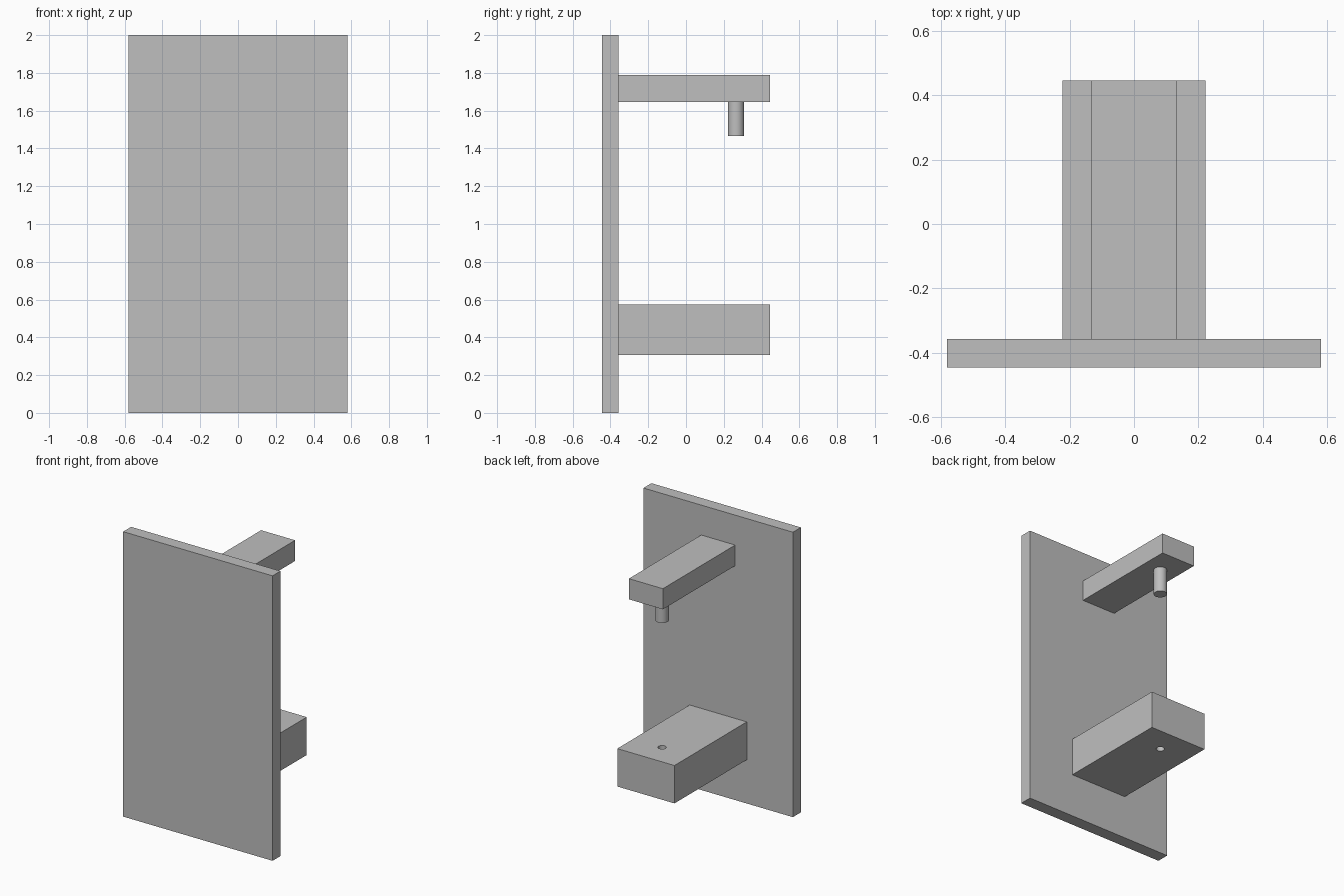
import bpy
import bmesh
from math import radians

if "Cube" in bpy.data.objects:
    bpy.data.objects.remove(bpy.data.objects["Cube"], do_unlink=True)

GREY = (0.52, 0.52, 0.52, 1)
grey = bpy.data.materials.new("plain grey")
grey.use_nodes = True
grey.diffuse_color = GREY
grey.node_tree.nodes["Principled BSDF"].inputs["Base Color"].default_value = GREY

BACK, FACE, TIP = -0.445, -0.357, 0.445   # plate front, plate rear, arm ends
PIN_Y = 0.265


def finish(obj, name):
    obj.name = obj.data.name = name
    obj.data.materials.append(grey)
    return obj


def block(name, half_width, y0, y1, z0, z1, corner=0):
    """Box between limits, with optional rounded vertical corners at the +y end."""
    bm = bmesh.new()
    bmesh.ops.create_cube(bm, size=1)
    for v in bm.verts:
        v.co.x *= 2 * half_width
        v.co.y = y1 if v.co.y > 0 else y0
        v.co.z = z1 if v.co.z > 0 else z0
    if corner:
        ends = [e for e in bm.edges
                if all(v.co.y == y1 for v in e.verts)
                and e.verts[0].co.x == e.verts[1].co.x]
        bmesh.ops.bevel(bm, geom=ends, offset=corner, segments=12,
                        profile=0.5, affect='EDGES')
    mesh = bpy.data.meshes.new(name)
    bm.to_mesh(mesh)
    bm.free()
    obj = bpy.data.objects.new(name, mesh)
    bpy.context.collection.objects.link(obj)
    return finish(obj, name)


def rod(name, radius, z0, z1):
    """Vertical cylinder on the shared pin axis."""
    bpy.ops.mesh.primitive_cylinder_add(
        vertices=48, radius=radius, depth=z1 - z0,
        location=(0, PIN_Y, (z0 + z1) / 2))
    return finish(bpy.context.object, name)


def smooth(obj):
    bpy.ops.object.select_all(action='DESELECT')
    obj.select_set(True)
    bpy.context.view_layer.objects.active = obj
    bpy.ops.object.shade_smooth_by_angle(angle=radians(30))


# Upright plate and straight upper arm
block("mounting_plate", 0.58, BACK, FACE, 0, 2)
block("upper_arm", 0.132, FACE, TIP, 1.645, 1.79)

# Pin hanging from the upper arm
smooth(rod("hanging_pin", 0.043, 1.465, 1.645))

# Rounded lower block with a small through hole under the pin
lower = block("lower_block", 0.222, FACE, TIP, 0.307, 0.573, corner=0.09)
drill = rod("hole_cutter", 0.027, 0.2, 0.7)
drill.hide_render = True
cut = lower.modifiers.new("pin_hole", 'BOOLEAN')
cut.operation = 'DIFFERENCE'
cut.solver = 'EXACT'
cut.object = drill
bpy.context.view_layer.objects.active = lower
bpy.ops.object.modifier_apply(modifier=cut.name)
bpy.data.objects.remove(drill, do_unlink=True)
smooth(lower)
